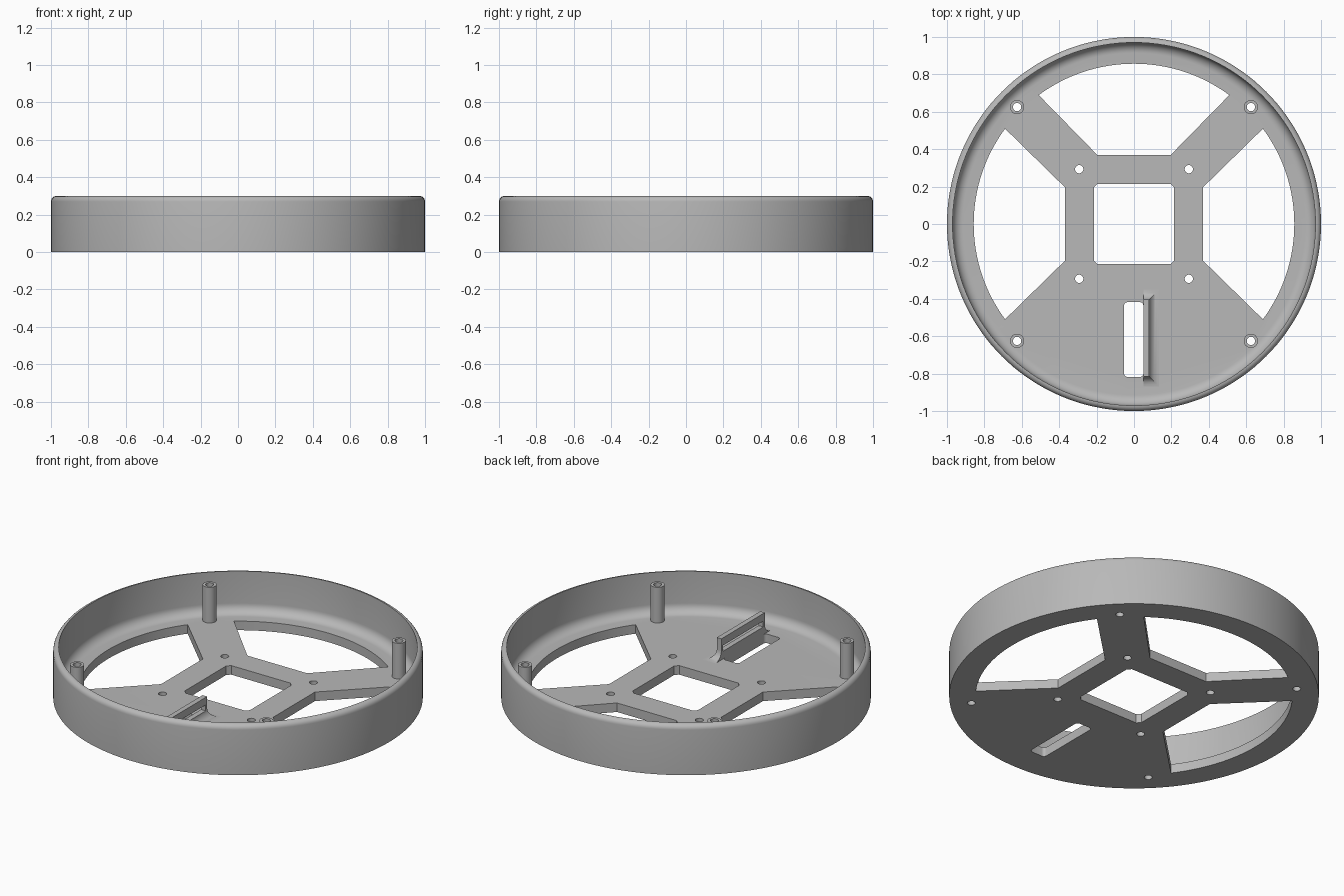
import bpy, bmesh
from math import sin, cos, pi, radians, atan2

old = bpy.data.objects.get("Cube")
if old:
    bpy.data.objects.remove(old, do_unlink=True)

FLOOR, HEIGHT, RIM, LIP = 0.054, 0.3, 1.0, 0.03
POST, BOLT, HOLE = 0.625, 0.293, 0.022
SIGNS = [(1, 1), (-1, 1), (-1, -1), (1, -1)]

grey = bpy.data.materials.new("matte_grey")
grey.use_nodes = True
colour = (0.48, 0.48, 0.48, 1)
grey.diffuse_color = colour
grey.node_tree.nodes["Principled BSDF"].inputs["Base Color"].default_value = colour


def make(name, bm):
    bmesh.ops.remove_doubles(bm, verts=bm.verts, dist=1e-5)
    bmesh.ops.recalc_face_normals(bm, faces=bm.faces)
    mesh = bpy.data.meshes.new(name)
    bm.to_mesh(mesh)
    bm.free()
    mesh.materials.append(grey)
    ob = bpy.data.objects.new(name, mesh)
    bpy.context.collection.objects.link(ob)
    return ob


def activate(ob):
    bpy.ops.object.select_all(action='DESELECT')
    ob.select_set(True)
    bpy.context.view_layer.objects.active = ob


def smooth(ob):
    activate(ob)
    bpy.ops.object.shade_smooth_by_angle(angle=radians(30))


def arc(cx, cy, r, a, b, n):
    return [(cx + r * cos(a + (b - a) * i / n), cy + r * sin(a + (b - a) * i / n))
            for i in range(n + 1)]


def loft(bm, rings):
    """Skin a stack of equal-length loops and cap both ends."""
    loops = [[bm.verts.new(p) for p in ring] for ring in rings]
    n = len(loops[0])
    for low, high in zip(loops, loops[1:]):
        for i in range(n):
            j = (i + 1) % n
            bm.faces.new((low[i], low[j], high[j], high[i]))
    bm.faces.new(loops[0][::-1])
    bm.faces.new(loops[-1])


def prism(bm, outline, z0=-0.1, z1=0.09):
    loft(bm, [[(x, y, z) for x, y in outline] for z in (z0, z1)])


def circle(x, y, r, n=32):
    return arc(x, y, r, 0, 2 * pi, n)[:-1]


def cut(target, bm):
    cutter = make("cutter", bm)
    cutter.hide_render = True
    mod = target.modifiers.new("cut", 'BOOLEAN')
    mod.operation, mod.solver, mod.object = 'DIFFERENCE', 'EXACT', cutter
    activate(target)
    bpy.ops.object.modifier_apply(modifier=mod.name)
    bpy.data.objects.remove(cutter, do_unlink=True)


# Round tray: floor, inner fillet, wall and rounded rim
fillet = 0.055
inner = RIM - LIP
profile = ([(RIM, 0)] + arc(inner, HEIGHT - LIP, LIP, 0, pi / 2, 6)
           + arc(inner - fillet, FLOOR + fillet, fillet, 0, -pi / 2, 8))
bm = bmesh.new()
loft(bm, [[(x, y, z) for x, y in circle(0, 0, r, 144)] for r, z in profile])
tray = make("tray", bm)

# Openings in the floor
bm = bmesh.new()
start = atan2(0.69, 0.51)
for turn in (0, pi / 2, -pi / 2):
    outline = arc(0, 0, 0.857, start, pi - start, 32) + [(-0.197, 0.37), (0.197, 0.37)]
    prism(bm, [(x * cos(turn) - y * sin(turn), x * sin(turn) + y * cos(turn))
               for x, y in outline])
half, chamfer = 0.215, 0.02
square = []
for i, (sx, sy) in enumerate(SIGNS):
    pair = [(sx * half, sy * (half - chamfer)), (sx * (half - chamfer), sy * half)]
    square += pair if i % 2 == 0 else pair[::-1]
prism(bm, square)
for sx, sy in SIGNS:
    prism(bm, circle(sx * BOLT, sy * BOLT, HOLE))
    prism(bm, circle(sx * POST, sy * POST, HOLE))
slot, c = [], 0.018
for i, (x, y) in enumerate([(0.05, -0.418), (-0.053, -0.418),
                            (-0.053, -0.818), (0.05, -0.818)]):
    sx, sy = SIGNS[i]
    slot += arc(x - sx * c, y - sy * c, c, i * pi / 2, (i + 1) * pi / 2, 5)
prism(bm, slot)
cut(tray, bm)
smooth(tray)

# Hollow screw posts
for sx, sy in SIGNS:
    bm = bmesh.new()
    px, py = sx * POST, sy * POST
    rings = [[bm.verts.new((x, y, z)) for x, y in circle(px, py, r)]
             for r, z in [(0.038, 0.05), (0.038, 0.267), (HOLE, 0.267), (HOLE, 0.05)]]
    for k in range(4):
        a, b = rings[k], rings[(k + 1) % 4]
        for i in range(32):
            j = (i + 1) % 32
            bm.faces.new((a[i], a[j], b[j], b[i]))
    side = ("back" if sy > 0 else "front") + ("_left" if sx > 0 else "_right")
    smooth(make("screw_post_" + side, bm))

# Upright strap bracket with a flared foot
flare = 0.055
levels = [(0.0, 0.18)] + [(f, z) for f, z in
          arc(flare, FLOOR + flare, flare, pi, 1.5 * pi, 8)] + [(flare, 0.045)]
bm = bmesh.new()
rings = []
for f, z in levels:
    x0, x1, y0, y1 = 0.05, 0.08 + f, -0.815 - f, -0.405 + f
    rings.append([(x0, y0, z), (x1, y0, z), (x1, y1, z), (x0, y1, z)])
loft(bm, rings)
bracket = make("strap_bracket", bm)
bm = bmesh.new()
prism(bm, [(0, -0.8), (0.2, -0.8), (0.2, -0.42), (0, -0.42)], 0.1, 0.135)
cut(bracket, bm)
smooth(bracket)
